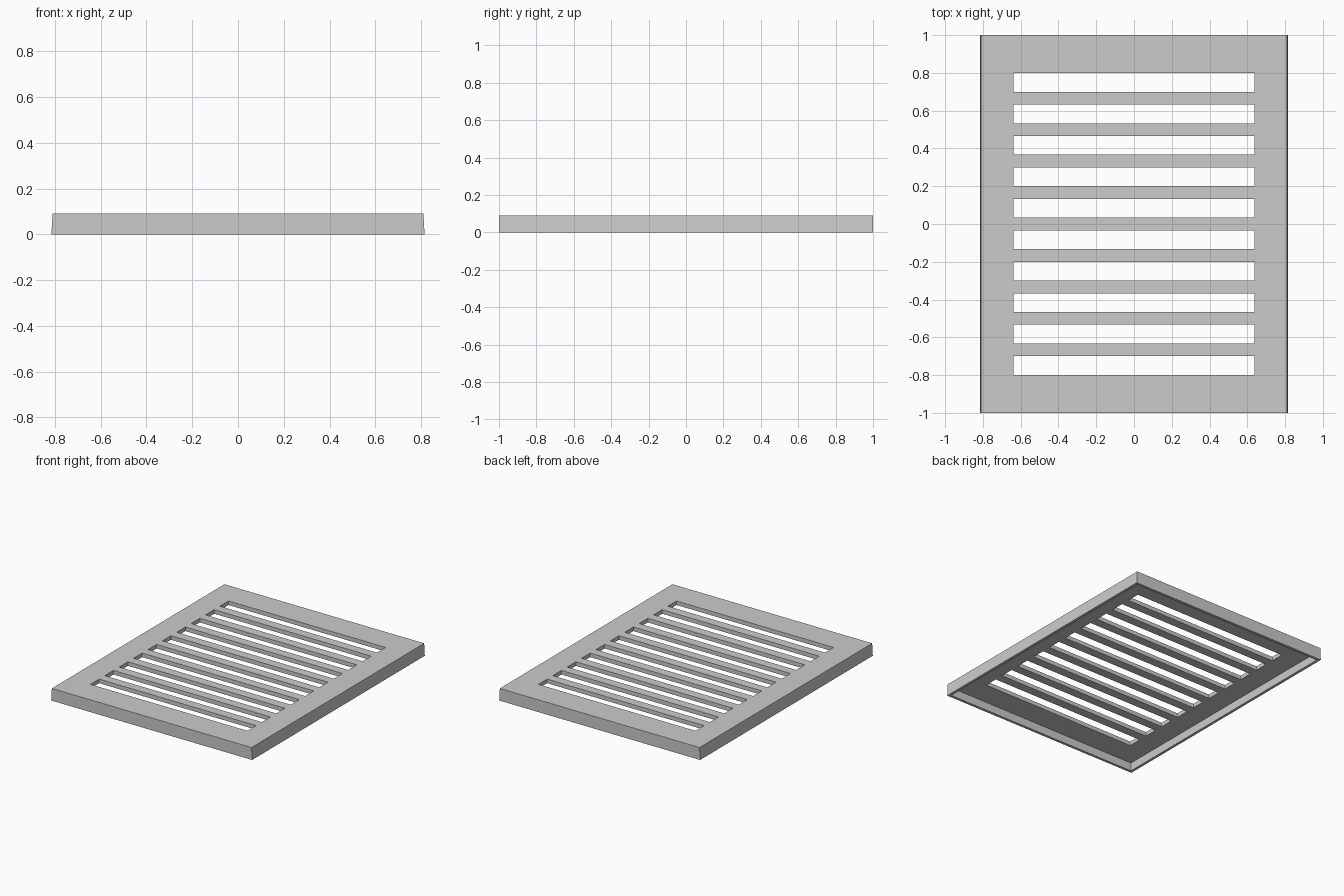
import bpy, bmesh

if "Cube" in bpy.data.objects:
    bpy.data.objects.remove(bpy.data.objects["Cube"])

W, L, H = 0.815, 1.0, 0.09     # half width, half length, height
DRAFT = 0.005                  # side walls lean in slightly
RIM, PLATE = 0.02, 0.03        # skirt and plate thickness
SLOT_X, SLOT_Y = 0.637, 0.05   # slot half sizes


def finish(name, bm):
    bmesh.ops.remove_doubles(bm, verts=bm.verts, dist=1e-5)
    bmesh.ops.recalc_face_normals(bm, faces=bm.faces)
    mesh = bpy.data.meshes.new(name)
    bm.to_mesh(mesh)
    bm.free()
    obj = bpy.data.objects.new(name, mesh)
    bpy.context.collection.objects.link(obj)
    return obj


def ring(x, y, z):
    return [(-x, -y, z), (x, -y, z), (x, y, z), (-x, y, z)]


def quad(bm, pts):
    bm.faces.new([bm.verts.new(p) for p in pts])


bm = bmesh.new()
# skirt: outer wall, bottom rim and inner wall
loops = [ring(W - DRAFT, L, H), ring(W, L, 0),
         ring(W - RIM, L - RIM, 0), ring(W - RIM, L - RIM, H - PLATE)]
for a, b in zip(loops, loops[1:]):
    for i in range(4):
        j = (i + 1) % 4
        quad(bm, (a[i], a[j], b[j], b[i]))

# slotted plate: top and underside strips around ten slots
centres = [-0.75 + i * 1.5 / 9 for i in range(10)]
for x, y, z in ((W - DRAFT, L, H), (W - RIM, L - RIM, H - PLATE)):
    ys = [-y] + [c + s * SLOT_Y for c in centres for s in (-1, 1)] + [y]
    xs = [-x, -SLOT_X, SLOT_X, x]
    for r, (y0, y1) in enumerate(zip(ys, ys[1:])):
        for c, (x0, x1) in enumerate(zip(xs, xs[1:])):
            if not (c == 1 and r % 2):
                quad(bm, ((x0, y0, z), (x1, y0, z), (x1, y1, z), (x0, y1, z)))

# slot walls
for c in centres:
    top = [(x, y + c, z) for x, y, z in ring(SLOT_X, SLOT_Y, H)]
    low = [(x, y, H - PLATE) for x, y, z in top]
    for i in range(4):
        j = (i + 1) % 4
        quad(bm, (top[i], top[j], low[j], low[i]))

finish("slotted_vent_cover", bm)
